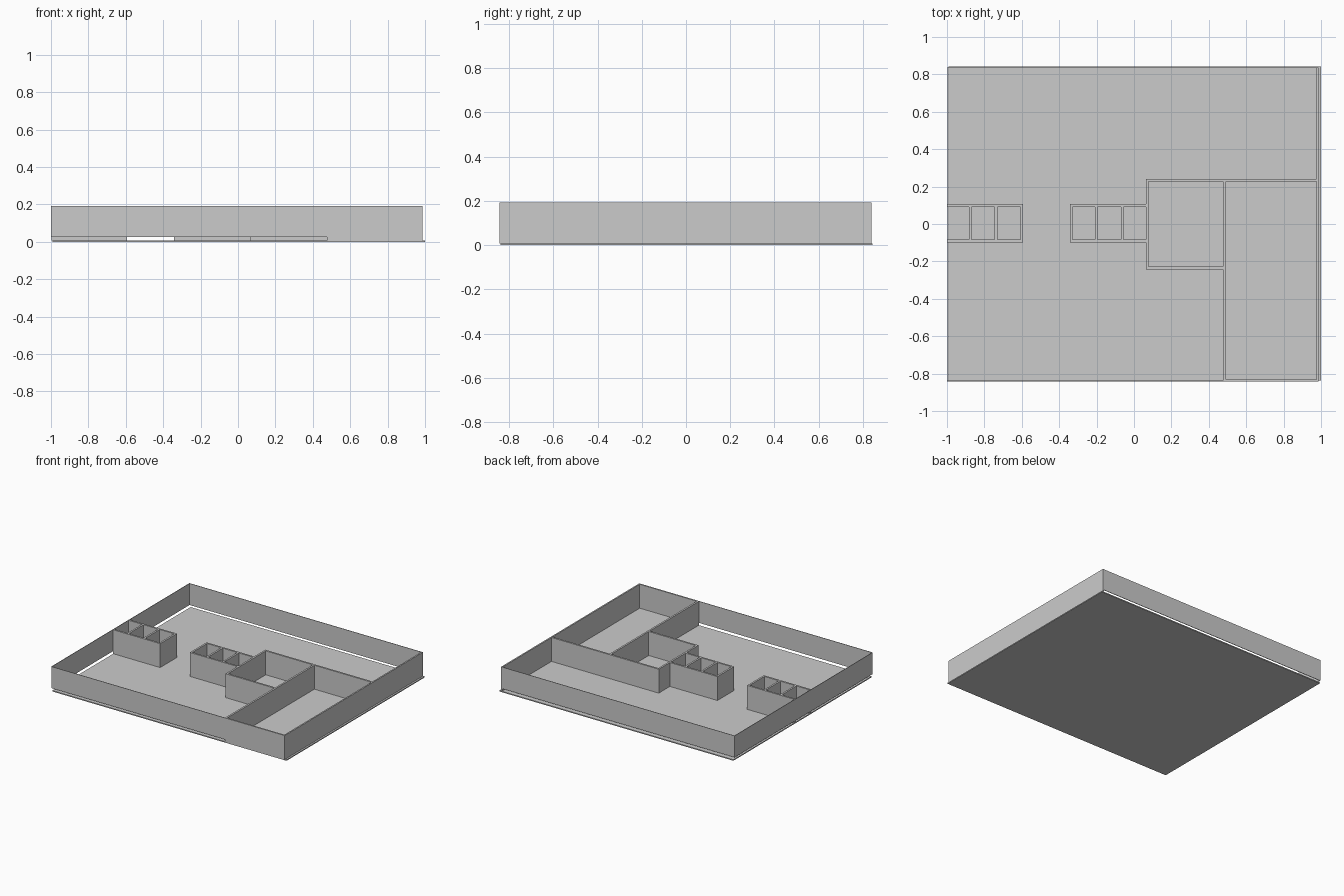
import bpy, bmesh
from mathutils import Matrix, Vector

if "Cube" in bpy.data.objects:
    bpy.data.objects.remove(bpy.data.objects["Cube"])

FLOOR, TOP, GAP = 0.008, 0.192, 0.026   # floor top, wall top, underside of raised walls
T = 0.014                               # partition thickness
SHEET = 0.004                           # thin perimeter wall thickness


def build(name, boxes):
    """One object from boxes given as (x0, x1, y0, y1, z0, z1)."""
    bm = bmesh.new()
    for x0, x1, y0, y1, z0, z1 in boxes:
        centre = Vector(((x0 + x1) / 2, (y0 + y1) / 2, (z0 + z1) / 2))
        size = Matrix.Diagonal((x1 - x0, y1 - y0, z1 - z0, 1))
        bmesh.ops.create_cube(bm, size=1, matrix=Matrix.Translation(centre) @ size)
    mesh = bpy.data.meshes.new(name)
    bm.to_mesh(mesh)
    bm.free()
    obj = bpy.data.objects.new(name, mesh)
    bpy.context.collection.objects.link(obj)
    return obj


def wall(x0, x1, y0, y1, z0=FLOOR):
    return (x0, x1, y0, y1, z0, TOP)


# Floor plate
build("floor", [(-0.993, 1.0, -0.838, 0.842, 0, FLOOR)])

# Thin perimeter walls that hover just above the floor
build("perimeter_walls", [
    wall(-1.0, -1.0 + SHEET, -0.842, 0.838, GAP),
    wall(-1.0 + SHEET, 0.976, 0.838 - SHEET, 0.838, GAP),
    wall(-1.0 + SHEET, 0.477, -0.842, -0.842 + SHEET, GAP),
])

# Right side wall
build("right_wall", [wall(0.976, 0.987, -0.842, 0.838)])

# Large room in the front right corner
build("large_room", [
    wall(0.477, 0.491, -0.842, 0.227),
    wall(0.491, 0.976, -0.842, -0.831),
    wall(0.477, 0.976, 0.227, 0.241),
])

# Small middle room
build("small_room", [
    wall(0.063, 0.077, -0.242, 0.241),
    wall(0.077, 0.477, 0.227, 0.241),
    wall(0.077, 0.477, -0.242, -0.228),
])


# Two rows of three cubicles
def cubicles(name, x0, x1, dividers):
    build(name, [wall(x0, x1, -0.098, -0.084), wall(x0, x1, 0.092, 0.106)]
          + [wall(x, x + T, -0.084, 0.092) for x in dividers])


cubicles("middle_cubicles", -0.342, 0.063, (-0.342, -0.208, -0.07))
cubicles("left_cubicles", -0.996, -0.594, (-0.882, -0.745, -0.608))
